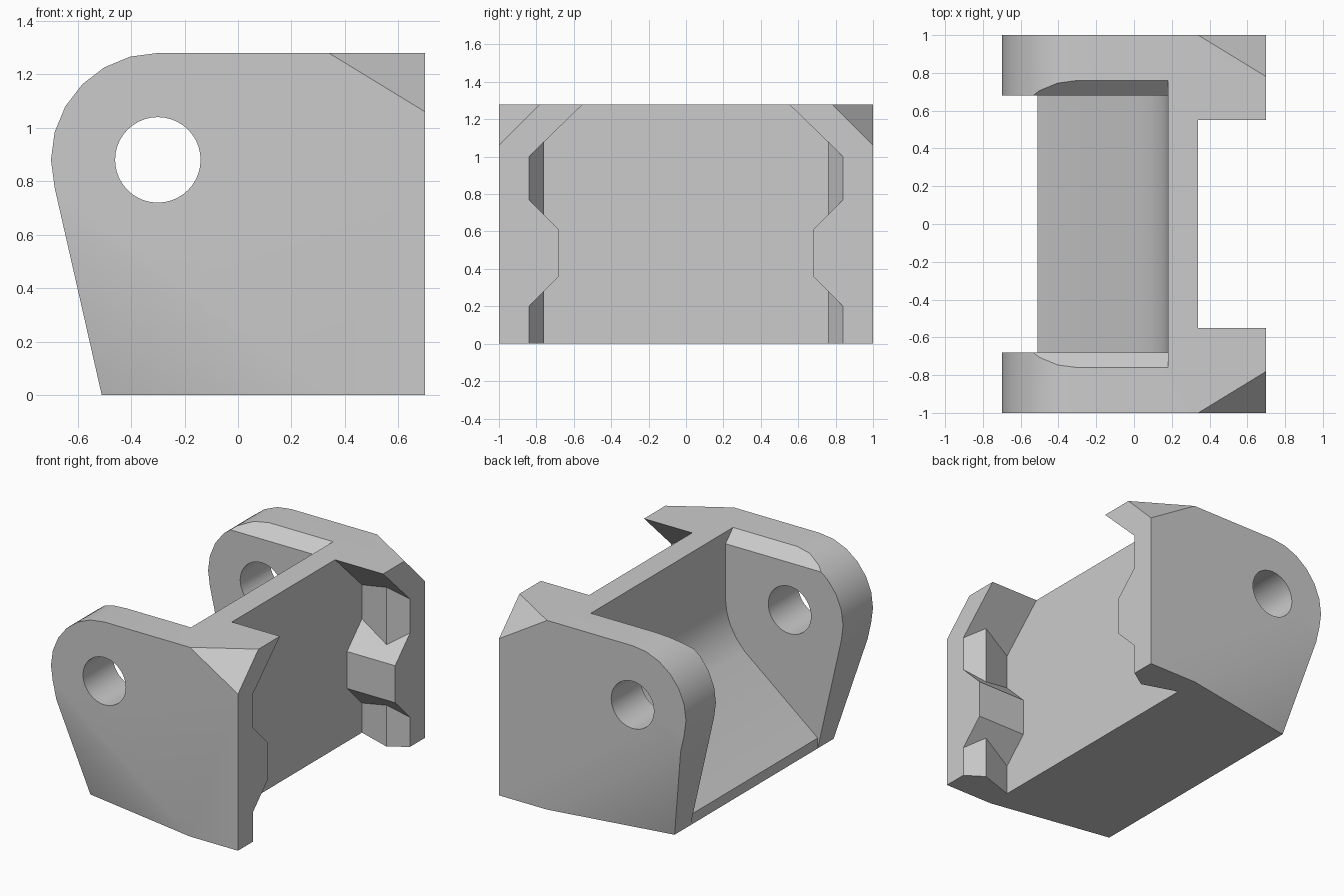
import bpy
import bmesh
import math
from mathutils import Vector

cube = bpy.data.objects.get("Cube")
if cube:
    bpy.data.objects.remove(cube, do_unlink=True)

grey = bpy.data.materials.new("plain_grey")
grey.use_nodes = True
grey.diffuse_color = (0.6, 0.6, 0.6, 1)
grey.node_tree.nodes["Principled BSDF"].inputs["Base Color"].default_value = (0.6, 0.6, 0.6, 1)

# How a flat profile point (a, b) at depth d lies along each extrusion axis
PLACE = {
    "x": lambda a, b, d: (d, a, b),
    "y": lambda a, b, d: (a, d, b),
    "z": lambda a, b, d: (a, b, d),
}


def prism(name, profile, axis, start, end):
    """Extrude a closed profile along one axis."""
    bm = bmesh.new()
    rings = [[bm.verts.new(PLACE[axis](a, b, d)) for a, b in profile] for d in (start, end)]
    bm.faces.new(rings[0])
    bm.faces.new(rings[1])
    n = len(profile)
    for i in range(n):
        j = (i + 1) % n
        bm.faces.new((rings[0][i], rings[0][j], rings[1][j], rings[1][i]))
    bmesh.ops.recalc_face_normals(bm, faces=bm.faces)
    mesh = bpy.data.meshes.new(name)
    bm.to_mesh(mesh)
    bm.free()
    mesh.materials.append(grey)
    obj = bpy.data.objects.new(name, mesh)
    bpy.context.collection.objects.link(obj)
    return obj


def arc(cx, cz, r, a0, a1, steps):
    angles = [math.radians(a0 + (a1 - a0) * i / steps) for i in range(steps + 1)]
    return [(cx + r * math.cos(t), cz + r * math.sin(t)) for t in angles]


def slice_corner(bm, points):
    """Cut away the outer corner beyond the plane through three points."""
    a, b, c = (Vector(p) for p in points)
    normal = (b - a).cross(c - a).normalized()
    if normal.dot(Vector((0, 0, 0.64)) - a) > 0:
        normal = -normal
    geom = bm.verts[:] + bm.edges[:] + bm.faces[:]
    cut = bmesh.ops.bisect_plane(bm, geom=geom, dist=1e-5, plane_co=a,
                                 plane_no=normal, clear_outer=True)
    edges = [e for e in cut["geom_cut"] if isinstance(e, bmesh.types.BMEdge)]
    bmesh.ops.holes_fill(bm, edges=edges, sides=0)


def combine(target, tool, operation):
    mod = target.modifiers.new("cut", "BOOLEAN")
    mod.operation = operation
    mod.solver = "EXACT"
    mod.object = tool
    bpy.context.view_layer.objects.active = target
    bpy.ops.object.modifier_apply(modifier=mod.name)
    bpy.data.objects.remove(tool, do_unlink=True)


# Solid block with a rounded upper end and a slanted lower edge
side = [(0.7, 0), (0.7, 1.28)] + arc(-0.3, 0.88, 0.4, 90, 195, 7) + [(-0.51, 0)]
body = prism("hinge_bracket", side, "y", -1, 1)

# Sliced outer corners: upper rear and lower front, on both sides
bm = bmesh.new()
bm.from_mesh(body.data)
for s in (-1, 1):
    slice_corner(bm, [(0.34, s, 1.28), (0.7, s, 1.06), (0.7, 0.78 * s, 1.28)])
    slice_corner(bm, [(0.34, s, 0), (-0.66, s, 0.66), (-0.51, 0.85 * s, 0)])
bmesh.ops.recalc_face_normals(bm, faces=bm.faces)
bm.to_mesh(body.data)
bm.free()

# Pocket between the cheeks, with a curved ramp for a floor
ramp = [(0.18, 0.82), (0.17, 0.738), (0.146, 0.664), (0.1, 0.582), (0.037, 0.51), (-0.51, 0.07)]
pocket = [(0.18, 1.5)] + ramp + [(-0.51, -0.1), (-1, -0.1), (-1, 1.5)]
combine(body, prism("pocket_cutter", pocket, "y", -0.68, 0.68), "DIFFERENCE")

# Bevel along the inner top edge of each cheek
bevel = [(-0.58, 1.1), (0.58, 1.1), (0.86, 1.38), (-0.86, 1.38)]
combine(body, prism("bevel_cutter", bevel, "x", -1, 0.18), "DIFFERENCE")

# Rear channel with stepped side walls
half = [(0.5, 1.33), (0.84, 1.0), (0.84, 0.77), (0.68, 0.61),
        (0.68, 0.36), (0.84, 0.2), (0.84, -0.1)]
channel = half + [(-y, z) for y, z in reversed(half)]
combine(body, prism("channel_cutter", channel, "x", 0.34, 1), "DIFFERENCE")

# Upright wedge ridges inside the channel
wedge = [(0.3, 0.853), (0.58, 0.76), (0.7, 0.84), (0.69, 0.9), (0.3, 0.9)]
for s in (-1, 1):
    combine(body, prism("ridge", [(x, s * y) for x, y in wedge], "z", 0, 1.15), "UNION")

# Pin hole through both cheeks
hole = arc(-0.3, 0.88, 0.16, 0, 360, 40)[:-1]
combine(body, prism("pin_hole_cutter", hole, "y", -1.2, 1.2), "DIFFERENCE")

bpy.ops.object.select_all(action="DESELECT")
body.select_set(True)
bpy.context.view_layer.objects.active = body
bpy.ops.object.shade_smooth_by_angle(angle=math.radians(30))
